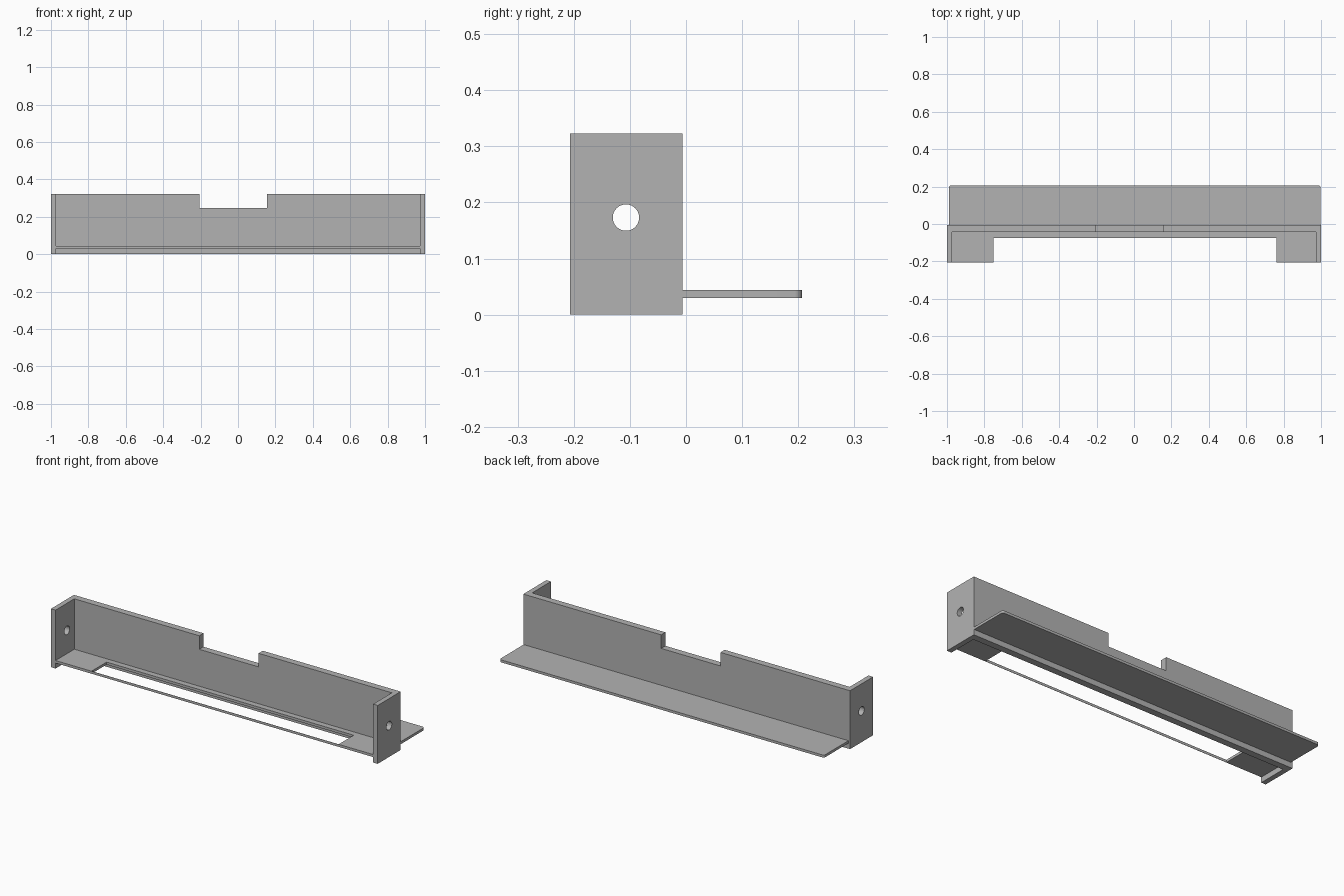
import bpy, bmesh, math
from mathutils import Vector

cube = bpy.data.objects.get("Cube")
if cube:
    bpy.data.objects.remove(cube, do_unlink=True)

grey = bpy.data.materials.new("plain grey")
grey.use_nodes = True
grey.diffuse_color = (0.45, 0.45, 0.45, 1)
grey.node_tree.nodes["Principled BSDF"].inputs["Base Color"].default_value = grey.diffuse_color

# Where profile coordinates (u, v) and depth w land in space
PLANES = {
    "xy": lambda p: Vector((p.x, p.y, p.z)),
    "xz": lambda p: Vector((p.x, p.z, p.y)),
    "yz": lambda p: Vector((p.z, p.x, p.y)),
}


def plate(name, plane, loops, low, high):
    """Extrude an outline (extra loops become holes) from low to high."""
    curve = bpy.data.curves.new(name, "CURVE")
    curve.dimensions = "2D"
    curve.fill_mode = "BOTH"
    curve.extrude = (high - low) / 2
    for loop in loops:
        spline = curve.splines.new("POLY")
        spline.points.add(len(loop) - 1)
        for point, (u, v) in zip(spline.points, loop):
            point.co = (u, v, 0, 1)
        spline.use_cyclic_u = True
    temp = bpy.data.objects.new(name + " outline", curve)
    bpy.context.collection.objects.link(temp)
    bpy.context.view_layer.update()
    mesh = bpy.data.meshes.new_from_object(
        temp.evaluated_get(bpy.context.evaluated_depsgraph_get()))
    bpy.data.objects.remove(temp, do_unlink=True)

    bm = bmesh.new()
    bm.from_mesh(mesh)
    bmesh.ops.remove_doubles(bm, verts=bm.verts, dist=0.0001)
    for vert in bm.verts:
        vert.co.z += (low + high) / 2
        vert.co = PLANES[plane](vert.co)
    bmesh.ops.recalc_face_normals(bm, faces=bm.faces)
    bm.to_mesh(mesh)
    bm.free()
    mesh.materials.clear()
    mesh.materials.append(grey)
    obj = bpy.data.objects.new(name, mesh)
    bpy.context.collection.objects.link(obj)
    bpy.ops.object.select_all(action="DESELECT")
    obj.select_set(True)
    bpy.context.view_layer.objects.active = obj
    bpy.ops.object.shade_smooth_by_angle(angle=math.radians(30))
    return obj


def arc(cx, cy, radius, start, end, steps):
    angles = [math.radians(start + (end - start) * i / steps) for i in range(steps + 1)]
    return [(cx + radius * math.cos(a), cy + radius * math.sin(a)) for a in angles]


def rect(u0, v0, u1, v1):
    return [(u0, v0), (u1, v0), (u1, v1), (u0, v1)]


FRONT, WALL_FRONT, WALL_BACK, BACK = -0.207, -0.043, -0.006, 0.207
HEIGHT, INNER = 0.323, 0.972
SHELF_LOW, SHELF_HIGH = 0.03, 0.044
CUT_LEFT, CUT_RIGHT, CUT_BACK = -0.752, 0.761, -0.075

# Long wall with the notch in its top edge
wall = [(-INNER, 0), (INNER, 0), (INNER, HEIGHT), (0.156, HEIGHT),
        (0.156, 0.248), (-0.207, 0.248), (-0.207, HEIGHT), (-INNER, HEIGHT)]
plate("long_wall", "xz", [wall], WALL_FRONT, WALL_BACK)

# End panels, each with a round hole
hole = arc(-0.107, 0.173, 0.0235, 0, 360, 40)[:-1]
for name, low, high in (("right_end_panel", -1, -INNER), ("left_end_panel", INNER, 1)):
    plate(name, "yz", [rect(FRONT, 0, WALL_BACK, HEIGHT), hole], low, high)

# Front floor with its wide opening
floor = [(-INNER, FRONT), (CUT_LEFT, FRONT), (CUT_LEFT, CUT_BACK), (CUT_RIGHT, CUT_BACK),
         (CUT_RIGHT, FRONT), (INNER, FRONT), (INNER, WALL_FRONT), (-INNER, WALL_FRONT)]
plate("front_floor", "xy", [floor], SHELF_LOW, SHELF_HIGH)

# Very thin strip closing the front of the opening
plate("front_strip", "xz", [rect(CUT_LEFT, SHELF_LOW, CUT_RIGHT, SHELF_HIGH)],
      FRONT, FRONT + 0.001)

# Rear flange with rounded outer corners
r = 0.014
flange = [(-0.99, WALL_BACK), (0.998, WALL_BACK)]
flange += arc(0.998 - r, BACK - r, r, 0, 90, 8) + arc(-0.99 + r, BACK - r, r, 90, 180, 8)
plate("rear_flange", "xy", [flange], SHELF_LOW, SHELF_HIGH)
